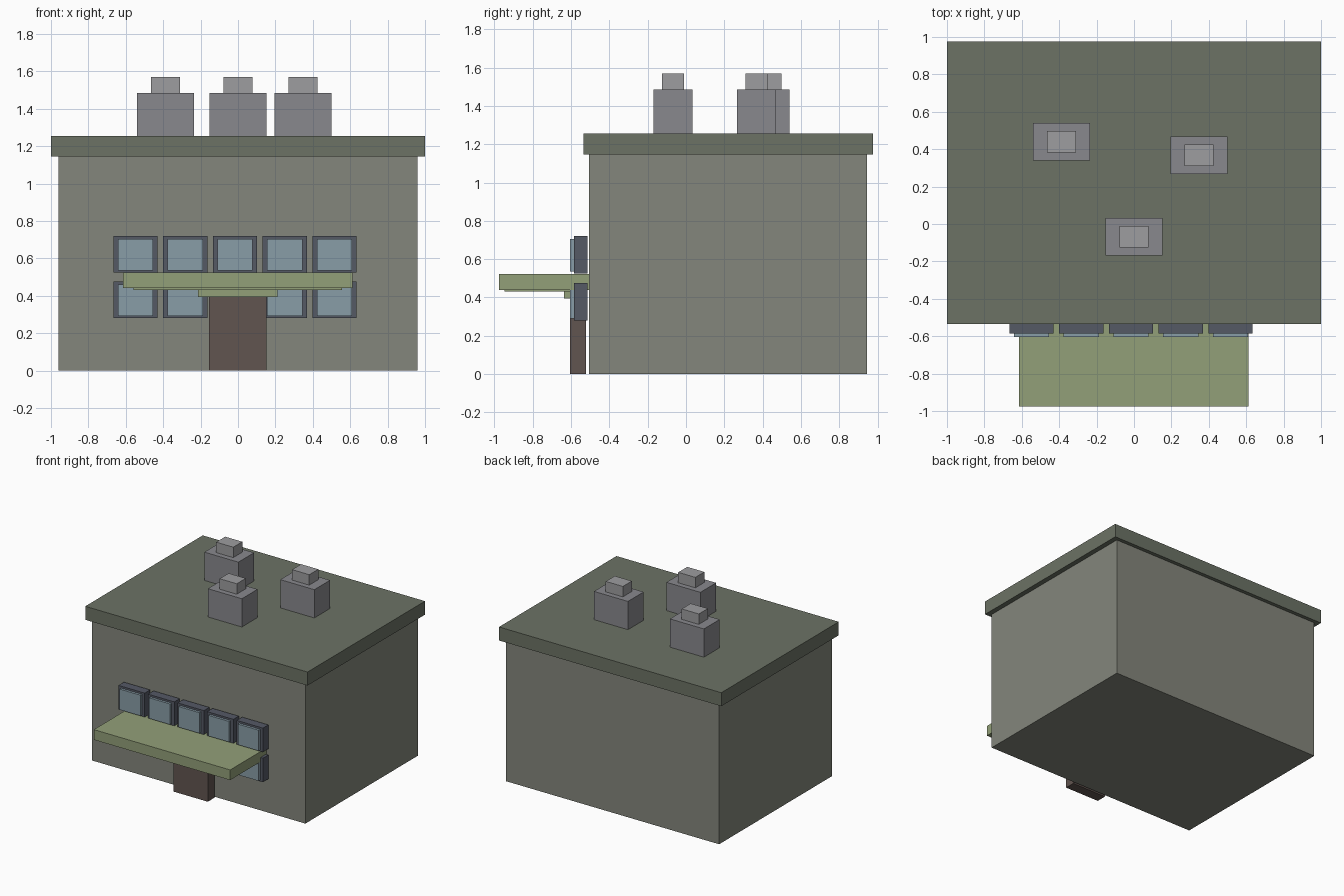
import bpy

if "Cube" in bpy.data.objects:
    bpy.data.objects.remove(bpy.data.objects["Cube"])


def material(name, rgb):
    m = bpy.data.materials.new(name)
    m.diffuse_color = (*rgb, 1)
    m.use_nodes = True
    m.node_tree.nodes["Principled BSDF"].inputs["Base Color"].default_value = m.diffuse_color
    return m


WALL = material("wall_paint", (0.23, 0.24, 0.20))
ROOF = material("roof_paint", (0.15, 0.17, 0.13))
UNIT = material("unit_metal", (0.25, 0.25, 0.27))
UNIT_CAP = material("cap_metal", (0.34, 0.34, 0.35))
FRAME = material("frame_paint", (0.09, 0.10, 0.13))
GLASS = material("window_glass", (0.25, 0.34, 0.39))
CANOPY = material("canopy_paint", (0.29, 0.35, 0.19))
DOOR = material("door_wood", (0.12, 0.09, 0.08))


def box(name, x, y, z, mat):
    """Box spanning the (min, max) pairs x, y and z."""
    spans = (x, y, z)
    bpy.ops.mesh.primitive_cube_add(size=1, location=[(a + b) / 2 for a, b in spans])
    ob = bpy.context.object
    ob.name = name
    ob.scale = [b - a for a, b in spans]
    bpy.ops.object.transform_apply(location=False, rotation=False, scale=True)
    ob.data.materials.append(mat)
    return ob


# Main block and overhanging roof slab
box("walls", (-0.96, 0.96), (-0.505, 0.945), (0, 1.145), WALL)
box("roof", (-1, 1), (-0.535, 0.975), (1.145, 1.255), ROOF)

# Rooftop vent units, each with a small cap
for cx, cy in ((-0.387, 0.44), (0, -0.068), (0.347, 0.368)):
    box("vent_unit", (cx - 0.153, cx + 0.153), (cy - 0.101, cy + 0.101), (1.255, 1.485), UNIT)
    box("vent_cap", (cx - 0.077, cx + 0.077), (cy - 0.058, cy + 0.058), (1.485, 1.57), UNIT_CAP)

# Two rows of windows; the door takes the middle of the lower row
for row, z in enumerate((0.28, 0.525)):
    for col in range(5):
        if row == 0 and col == 2:
            continue
        cx = -0.548 + col * 0.266
        box("window_frame", (cx - 0.118, cx + 0.118), (-0.585, -0.515), (z, z + 0.195), FRAME)
        box("window_pane", (cx - 0.094, cx + 0.094), (-0.605, -0.57), (z + 0.011, z + 0.179), GLASS)

# Door
box("door", (-0.155, 0.152), (-0.605, -0.522), (0, 0.4), DOOR)

# Canopy with stepped underside
box("canopy", (-0.615, 0.612), (-0.975, -0.505), (0.44, 0.523), CANOPY)
box("canopy_soffit", (-0.56, 0.557), (-0.946, -0.52), (0.43, 0.44), CANOPY)
box("door_lintel", (-0.215, 0.212), (-0.637, -0.52), (0.394, 0.43), CANOPY)
